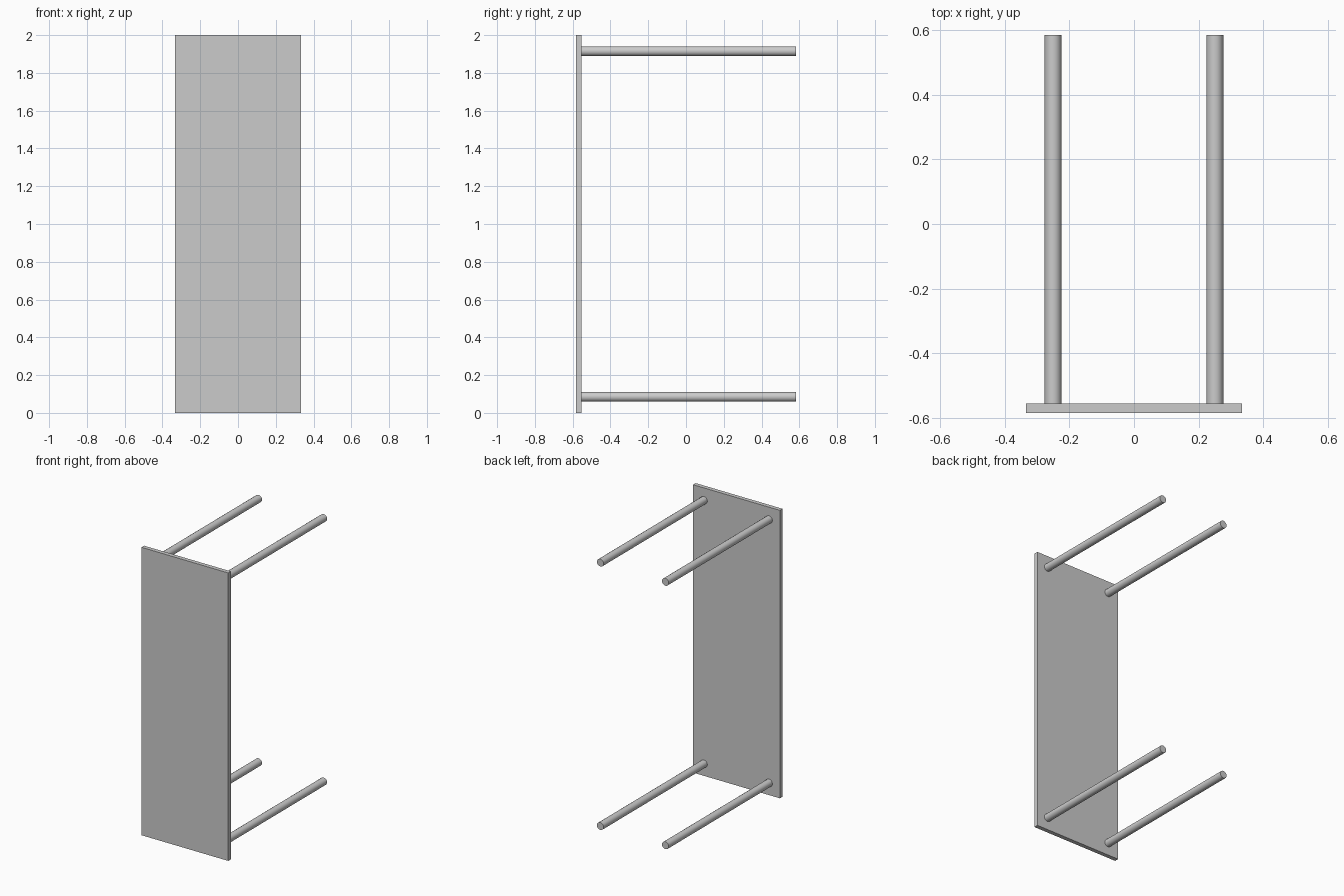
import bpy
from math import pi

if "Cube" in bpy.data.objects:
    bpy.data.objects.remove(bpy.data.objects["Cube"])

W, D, H = 0.667, 1.167, 2.0      # overall size
T = 0.029                        # table top thickness
LEG_R, LEG_X, LEG_Z = 0.026, 0.25, 0.915

# table top, standing on edge and facing the front
bpy.ops.mesh.primitive_cube_add(size=1, location=(0, -D / 2 + T / 2, H / 2))
top = bpy.context.object
top.name = "table_top"
top.scale = (W, T, H)
bpy.ops.object.transform_apply(location=False, rotation=False, scale=True)


# round legs pointing backwards from the underside
def add_leg(name, x, z):
    length = D - T
    bpy.ops.mesh.primitive_cylinder_add(
        vertices=16, radius=LEG_R, depth=length,
        location=(x, T / 2, z), rotation=(pi / 2, 0, 0))
    bpy.context.object.name = name


for side, sx in (("left", -1), ("right", 1)):
    for level, sz in (("lower", -1), ("upper", 1)):
        add_leg(f"{level}_{side}_leg", sx * LEG_X, H / 2 + sz * LEG_Z)

# smooth leg sides, crisp end caps
for ob in bpy.context.scene.objects:
    if ob.name.endswith("leg"):
        bpy.ops.object.select_all(action='DESELECT')
        ob.select_set(True)
        bpy.context.view_layer.objects.active = ob
        bpy.ops.object.shade_smooth_by_angle()
